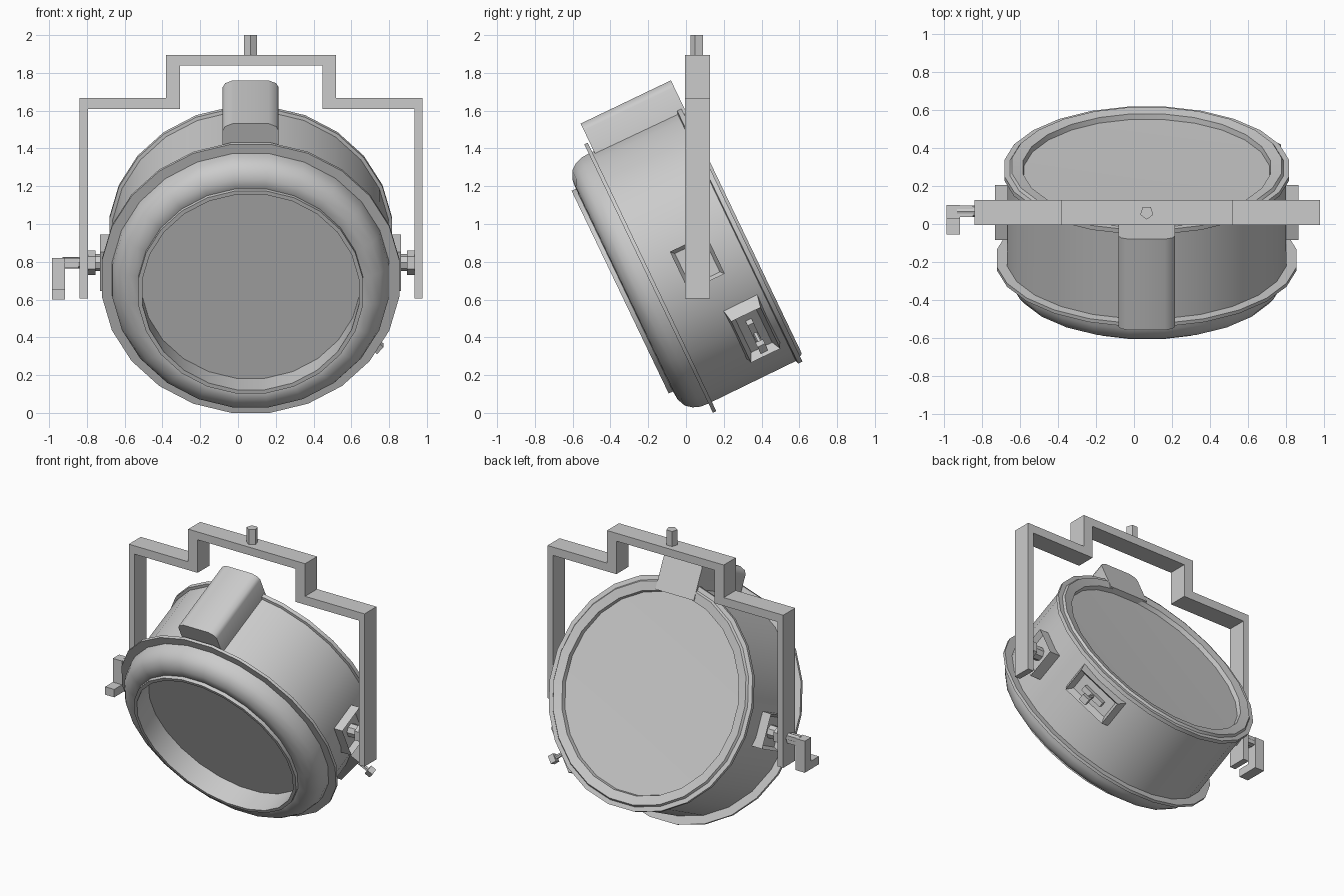
import bpy, bmesh, math
from mathutils import Matrix, Vector

if "Cube" in bpy.data.objects:
    bpy.data.objects.remove(bpy.data.objects["Cube"], do_unlink=True)

grey = bpy.data.materials.new("light_grey_metal")
grey.use_nodes = True
COLOUR = (0.6, 0.6, 0.6, 1)
grey.diffuse_color = COLOUR
grey.node_tree.nodes["Principled BSDF"].inputs["Base Color"].default_value = COLOUR

# Lamp frame: local x across, local y up the disc, local z forward along the beam
TILT = math.radians(90 + 25.6)
LAMP = Matrix.Translation((0.067, -0.18, 0.72)) @ Matrix.Rotation(TILT, 4, "X")
WORLD = Matrix.Identity(4)
PIVOT_Y, PIVOT_Z = 0.06, 0.795


def finish(bm, name, matrix=WORLD, smooth=False):
    bmesh.ops.recalc_face_normals(bm, faces=bm.faces)
    mesh = bpy.data.meshes.new(name)
    bm.to_mesh(mesh)
    bm.free()
    mesh.transform(matrix)
    mesh.materials.append(grey)
    obj = bpy.data.objects.new(name, mesh)
    bpy.context.collection.objects.link(obj)
    if smooth:
        bpy.ops.object.select_all(action="DESELECT")
        obj.select_set(True)
        bpy.context.view_layer.objects.active = obj
        bpy.ops.object.shade_smooth_by_angle(angle=math.radians(40))
    return obj


def lathe(name, profile, sides=24):
    """Spin (radius, height) points round the lamp axis."""
    bm = bmesh.new()
    turn = Matrix.Rotation(math.pi / sides, 3, "Z")
    verts = [bm.verts.new(turn @ Vector((r, 0, h))) for r, h in profile]
    edges = [bm.edges.new(pair) for pair in zip(verts, verts[1:])]
    bmesh.ops.spin(bm, geom=verts + edges, cent=(0, 0, 0), axis=(0, 0, 1),
                   angle=math.tau, steps=sides)
    bmesh.ops.remove_doubles(bm, verts=bm.verts, dist=0.0005)
    return finish(bm, name, LAMP, True)


def box_mesh(low, high):
    bm = bmesh.new()
    low, high = Vector(low), Vector(high)
    size = Matrix.Diagonal(high - low).to_4x4()
    bmesh.ops.create_cube(bm, size=1, matrix=Matrix.Translation((low + high) / 2) @ size)
    return bm


def box(name, low, high, matrix=WORLD):
    return finish(box_mesh(low, high), name, matrix)


def recessed_box(name, low, high, matrix, rim, depth, taper=1.0):
    """Box whose +x face is narrowed and sunk inside a rim."""
    bm = box_mesh(low, high)
    bm.normal_update()
    face = max(bm.faces, key=lambda f: f.normal.x)
    centre = face.calc_center_median()
    for v in face.verts:
        v.co = centre + (v.co - centre) * taper
    bmesh.ops.inset_region(bm, faces=[face], thickness=rim)
    bmesh.ops.translate(bm, verts=face.verts, vec=(-depth, 0, 0))
    return finish(bm, name, matrix)


def rod(name, start, end, radius, sides, matrix=WORLD):
    start, end = Vector(start), Vector(end)
    bm = bmesh.new()
    aim = (end - start).to_track_quat("Z", "Y").to_matrix().to_4x4()
    bmesh.ops.create_cone(bm, cap_ends=True, segments=sides, radius1=radius, radius2=radius,
                          depth=(end - start).length,
                          matrix=Matrix.Translation((start + end) / 2) @ aim)
    return finish(bm, name, matrix, sides > 5)


def prism(name, outline, place, smooth=False):
    """Extrude a closed outline between the two positions that place() returns."""
    bm = bmesh.new()
    ends = [[bm.verts.new(p) for p in pts] for pts in zip(*(place(a, b) for a, b in outline))]
    for ring in ends:
        bm.faces.new(ring)
    n = len(outline)
    for i in range(n):
        j = (i + 1) % n
        bm.faces.new((ends[0][i], ends[0][j], ends[1][j], ends[1][i]))
    return bm


# Housing: drum with a sunken back cover and stepped back ring
lathe("housing_drum", [(0, -0.49), (0.65, -0.5), (0.655, -0.53), (0.715, -0.54),
                       (0.725, -0.525), (0.755, -0.525), (0.755, -0.5),
                       (0.737, -0.495), (0.74, 0.0)])
# Flange where the drum meets the bezel
lathe("front_flange", [(0.72, 0), (0.795, 0), (0.795, 0.02), (0.72, 0.02)])
# Rounded bezel
lathe("front_bezel", [(0.74, 0.02), (0.737, 0.065), (0.722, 0.105), (0.695, 0.138),
                      (0.65, 0.158), (0.6, 0.162), (0.59, 0.155)])
# Thin retaining ring and recessed lens
lathe("lens_ring", [(0.6, 0.15), (0.6, 0.187), (0.578, 0.187), (0.585, 0.03)])
lathe("lens", [(0.59, 0.032), (0, 0.032)])

# Vent cover along the top of the drum
half = [(0.148, 0.64), (0.148, 0.855), (0.135, 0.878), (0.095, 0.895)]
outline = half + [(-x, y) for x, y in reversed(half)]
cover = prism("vent_cover", outline, lambda x, y: ((x, y, -0.54), (x, y, -0.01)))
finish(cover, "vent_cover", LAMP, True)

# Yoke: one stepped strap with two hanging arms
outer = [(0.908, 0.605), (0.908, 1.668), (0.45, 1.668), (0.45, 1.895)]
inner = [(0.378, 1.84), (0.378, 1.61), (0.865, 1.61), (0.865, 0.605)]
right = inner + outer
strap = right + [(-x, z) for x, z in reversed(right)]
yoke = prism("yoke", strap, lambda x, z: ((x + 0.07, -0.005, z), (x + 0.07, 0.127, z)))
finish(yoke, "yoke")
rod("hanging_stud", (0.067, PIVOT_Y, 1.88), (0.067, PIVOT_Y, 2.0), 0.036, 5)

# Pivot brackets and bolts on both sides
pivot = LAMP.inverted() @ Vector((0.067, PIVOT_Y, PIVOT_Z))
for side, label in ((1, "left"), (-1, "right")):
    flip = Matrix.Diagonal((side, 1, 1, 1))
    recessed_box(label + "_pivot_bracket",
                 (0.66, pivot.y - 0.115, pivot.z - 0.106),
                 (0.797, pivot.y + 0.115, pivot.z + 0.106),
                 LAMP @ flip, 0.028, 0.035)
    world_flip = Matrix.Translation((0.07, 0, 0)) @ flip
    rod(label + "_pivot_bolt", (0.72, PIVOT_Y, PIVOT_Z), (0.87, PIVOT_Y, PIVOT_Z),
        0.045, 8, world_flip)
    rod(label + "_pivot_nut", (0.825, PIVOT_Y, PIVOT_Z), (0.867, PIVOT_Y, PIVOT_Z),
        0.064, 6, world_flip)

# Locking handle outside the right arm
rod("handle_shaft", (-0.93, 0.067, 0.795), (-0.82, 0.067, 0.795), 0.03, 8)
box("handle_lever", (-0.985, 0.03, 0.6), (-0.915, 0.1, 0.82))
box("handle_arm", (-0.92, 0.038, 0.768), (-0.845, 0.096, 0.82))
box("handle_toe", (-0.985, -0.055, 0.6), (-0.915, 0.03, 0.655))

# Latch on the lower left of the drum, with sunken window and knob
LATCH = LAMP @ Matrix.Rotation(math.radians(-41), 4, "Z")
recessed_box("latch_housing", (0.66, -0.2, -0.47), (0.785, 0.2, -0.255),
             LATCH, 0.035, 0.045, 0.8)
box("latch_lever", (0.73, -0.08, -0.38), (0.78, 0.08, -0.345), LATCH)
rod("latch_stem", (0.72, 0.0, -0.365), (0.89, 0.0, -0.365), 0.014, 6, LATCH)
box("latch_knob", (0.87, -0.027, -0.387), (0.91, 0.027, -0.343), LATCH)
